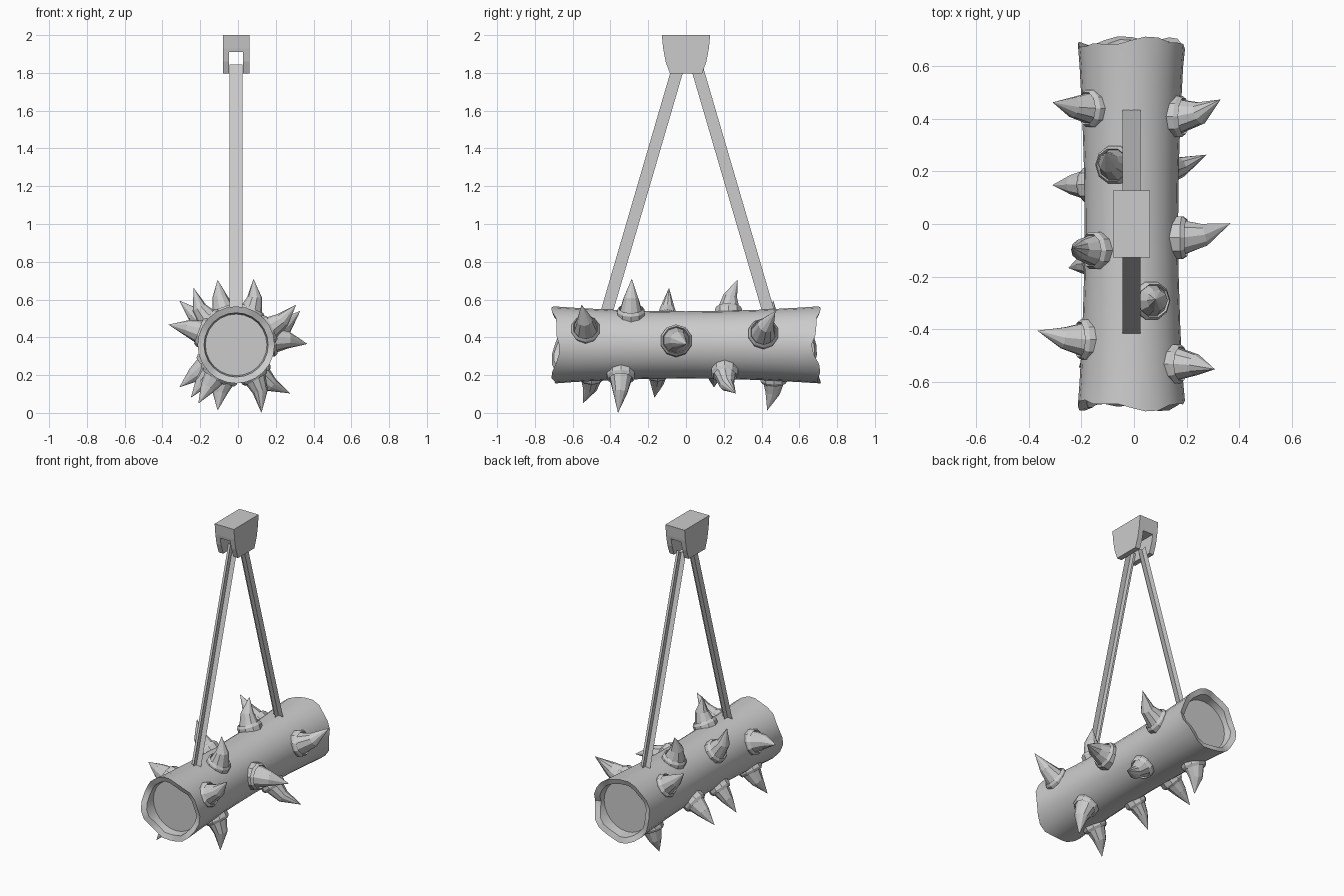
import bpy, bmesh, math
from mathutils import Vector

if "Cube" in bpy.data.objects:
    bpy.data.objects.remove(bpy.data.objects["Cube"])

CX, CZ = -0.01, 0.36          # log axis


def make_object(name, bm, recalc=True):
    if recalc:
        bmesh.ops.recalc_face_normals(bm, faces=bm.faces)
    me = bpy.data.meshes.new(name)
    bm.to_mesh(me)
    bm.free()
    ob = bpy.data.objects.new(name, me)
    bpy.context.collection.objects.link(ob)
    return ob


def bridge(bm, a, b):
    n = len(a)
    for i in range(n):
        bm.faces.new((a[i], a[(i + 1) % n], b[(i + 1) % n], b[i]))


# Log: flared tube with ragged rims and recessed end discs
SIDES = 24
front_rim = [.672, .685, .71, .70, .685, .67, .695, .71, .685, .69, .712, .69]
back_rim = [.665, .69, .71, .70, .685, .675, .69, .68, .70, .712, .70, .705]


def rim_y(table, i):
    a, b = table[i // 2], table[(i // 2 + 1) % len(table)]
    return a if i % 2 == 0 else (a + b) / 2 + (.008 if i % 4 == 1 else -.008)


def log_ring(bm, radius, y_of):
    return [bm.verts.new((CX + radius * math.cos(math.tau * i / SIDES), y_of(i),
                          CZ + radius * math.sin(math.tau * i / SIDES))) for i in range(SIDES)]


bm = bmesh.new()
rings = [log_ring(bm, .163, lambda i: -.63),
         log_ring(bm, .17, lambda i: -rim_y(front_rim, i) + .012),
         log_ring(bm, .204, lambda i: -rim_y(front_rim, i))]
for y in (-.6, -.4, -.2, 0, .2, .4, .6):
    rings.append(log_ring(bm, .178 + .026 * (y / .7) ** 2, lambda i: y))
rings += [log_ring(bm, .204, lambda i: rim_y(back_rim, i)),
          log_ring(bm, .17, lambda i: rim_y(back_rim, i) - .012),
          log_ring(bm, .163, lambda i: .63)]
for a, b in zip(rings, rings[1:]):
    bridge(bm, a, b)
bm.faces.new(rings[0])
bm.faces.new(rings[-1])
log = make_object("log", bm)
bpy.context.view_layer.objects.active = log
log.select_set(True)
bpy.ops.object.shade_smooth_by_angle(angle=math.radians(30))
log.select_set(False)


# Spikes: collar plus a slightly bent cone
def spike(name, base_y, base_deg, radius, tip):
    n = 10
    tip = Vector(tip)
    a = math.radians(base_deg)
    d = Vector((math.cos(a), 0, math.sin(a)))
    origin = Vector((CX, base_y, CZ))
    start = origin + d * .2
    ctrl = start + d * (tip - start).length * .45
    side = Vector((0, 1, 0))
    bm = bmesh.new()

    def ring(center, axis, r):
        u = (side - axis * side.dot(axis)).normalized()
        v = axis.cross(u)
        return [bm.verts.new(center + r * (u * math.cos(math.tau * (i + .5) / n)
                                           + v * math.sin(math.tau * (i + .5) / n))) for i in range(n)]

    rs = [ring(origin + d * .13, d, radius), ring(origin + d * .196, d, radius),
          ring(origin + d * .212, d, radius * .86), ring(origin + d * .2, d, radius * .8)]
    t = .45
    mid = start * (1 - t) ** 2 + ctrl * 2 * t * (1 - t) + tip * t * t
    axis = ((ctrl - start) * (1 - t) + (tip - ctrl) * t).normalized()
    rs.append(ring(mid, axis, radius * .53))
    for p, q in zip(rs, rs[1:]):
        bridge(bm, p, q)
    bm.faces.new(rs[0])
    top = bm.verts.new(tip)
    for i in range(n):
        bm.faces.new((rs[-1][i], rs[-1][(i + 1) % n], top))
    make_object(name, bm)


spikes = [  # base y, base angle, collar radius, tip
    (.44, 145, .074, (-.31, .463, .594)),
    (.41, 19, .082, (.33, .474, .54)),
    (.225, 110, .075, (-.108, .272, .705)),
    (.205, -51, .074, (.277, .264, .103)),
    (.15, 215, .074, (-.311, .148, .135)),
    (-.052, 7, .085, (.368, .003, .365)),
    (-.1, 138, .074, (-.235, -.09, .662)),
    (-.15, 227, .068, (-.25, -.167, .08)),
    (-.44, 160, .08, (-.368, -.406, .467)),
    (-.292, 66, .075, (.082, -.287, .71)),
    (-.532, 26, .078, (.308, -.553, .573)),
    (-.345, -60, .077, (.124, -.36, 0)),
    (.465, 250, .075, (-.108, .43, .013)),
    (-.5, 236, .075, (-.21, -.546, .05)),
]
for k, s in enumerate(spikes):
    spike(f"spike_{k + 1}", *s)


# Ropes: two crossed strips each
def rope(name, top, bottom):
    top, bottom = Vector(top), Vector(bottom)
    across = (top - bottom).normalized().cross(Vector((1, 0, 0))) * .032
    bm = bmesh.new()
    for w in (Vector((.034, 0, 0)), across):
        bm.faces.new([bm.verts.new(p) for p in (top - w, top + w, bottom + w, bottom - w)])
    make_object(name, bm, False)


rope("front_rope", (CX, -.037, 1.845), (CX, -.43, .5))
rope("back_rope", (CX, .062, 1.815), (CX, .447, .5))


# Hanging block with a slot through its underside
def prism(name, profile, x0, x1):
    bm = bmesh.new()
    a = [bm.verts.new((x0, y, z)) for y, z in profile]
    b = [bm.verts.new((x1, y, z)) for y, z in profile]
    bridge(bm, a, b)
    bm.faces.new(a)
    bm.faces.new(b)
    return make_object(name, bm)


half = [(.085, 1.796), (.108, 1.86), (.121, 1.93), (.128, 2.0)]
block = prism("hanging_block", half + [(-y, z) for y, z in reversed(half)], -.08, .06)
cutter = prism("slot_cutter", [(-.3, 1.7), (.3, 1.7), (.3, 1.91), (-.3, 1.91)], -.047, .026)
mod = block.modifiers.new("slot", 'BOOLEAN')
mod.operation = 'DIFFERENCE'
mod.object = cutter
mod.solver = 'EXACT'
bpy.context.view_layer.objects.active = block
bpy.ops.object.modifier_apply(modifier="slot")
bpy.data.objects.remove(cutter)
